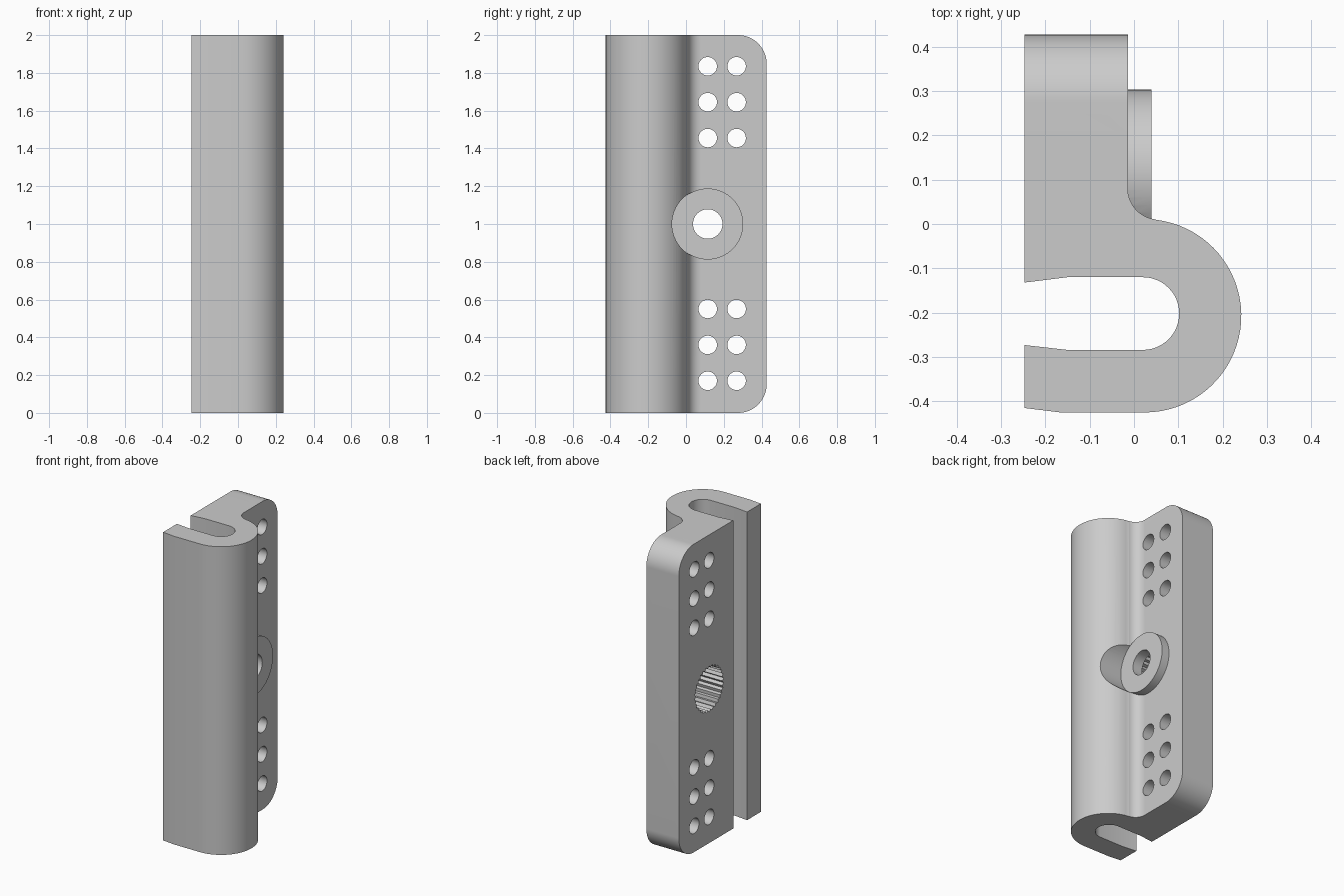
import bpy
import bmesh
from math import sin, cos, pi, radians
from mathutils import Vector

cube = bpy.data.objects.get("Cube")
if cube:
    bpy.data.objects.remove(cube, do_unlink=True)

grey = bpy.data.materials.new("light grey")
grey.use_nodes = True
grey.diffuse_color = (0.6, 0.6, 0.6, 1)
grey.node_tree.nodes["Principled BSDF"].inputs["Base Color"].default_value = (0.6, 0.6, 0.6, 1)


def arc(cx, cy, r, start, end, steps=24):
    """Points along an arc, angles in degrees."""
    angles = [radians(start + (end - start) * i / steps) for i in range(steps + 1)]
    return [(cx + r * cos(a), cy + r * sin(a)) for a in angles]


def circle(cy, cz, r, steps=48):
    return arc(cy, cz, r, 0, 360, steps)[:-1]


def prism(name, outline, low, high, axis="z"):
    """Extrude an outline in xy along z, or an outline in yz along x."""
    def place(u, v, w):
        return (u, v, w) if axis == "z" else (w, u, v)
    bm = bmesh.new()
    face = bm.faces.new([bm.verts.new(place(u, v, low)) for u, v in outline])
    moved = bmesh.ops.extrude_face_region(bm, geom=[face])["geom"]
    shift = Vector(place(0, 0, high - low))
    bmesh.ops.translate(bm, vec=shift, verts=[g for g in moved if isinstance(g, bmesh.types.BMVert)])
    bmesh.ops.recalc_face_normals(bm, faces=bm.faces)
    mesh = bpy.data.meshes.new(name)
    bm.to_mesh(mesh)
    bm.free()
    mesh.materials.append(grey)
    obj = bpy.data.objects.new(name, mesh)
    bpy.context.collection.objects.link(obj)
    return obj


def combine(target, tool, operation):
    """Apply a boolean and remove the tool."""
    tool.hide_render = True
    mod = target.modifiers.new("boolean", "BOOLEAN")
    mod.object, mod.operation, mod.solver = tool, operation, "EXACT"
    bpy.context.view_layer.objects.active = target
    bpy.ops.object.modifier_apply(modifier=mod.name)
    bpy.data.objects.remove(tool, do_unlink=True)


BACK, FACE = -0.247, -0.014     # the two flat sides of the plate
HOLE_Y = 0.115

# Hooked cross-section: plate, inner fillet, round bead, flared slot
section = [(BACK, 0.427), (FACE, 0.427)]
section += arc(0.056, 0.08, 0.07, 180, 264)
section += arc(0.024, -0.207, 0.218, 83, -90, 36)
section += [(-0.165, -0.425), (BACK, -0.415), (BACK, -0.273), (-0.15, -0.284)]
section += arc(0.02, -0.202, 0.082, -90, 90)
section += [(-0.15, -0.12), (BACK, -0.132)]
clamp = prism("clamp_bracket", section, 0, 2)

# Rounded rear corners of the plate
corners = [(-0.6, 2.1), (-0.6, -0.1), (0.2, -0.1), (0.2, 0)]
corners += arc(0.275, 0.152, 0.152, -90, 0)
corners += arc(0.275, 1.848, 0.152, 0, 90)
corners += [(0.2, 2), (0.2, 2.1)]
combine(clamp, prism("corner_shape", corners, -0.5, 0.5, "x"), "INTERSECT")

# Round boss, with a clearance pocket cut into the bead over it
combine(clamp, prism("boss", circle(HOLE_Y, 1, 0.188, 64), -0.1, 0.05, "x"), "UNION")
combine(clamp, prism("boss_pocket", circle(HOLE_Y, 1, 0.189, 64), 0.039, 0.4, "x"), "DIFFERENCE")

# Bolt hole and the toothed socket behind it
combine(clamp, prism("bolt_hole", circle(HOLE_Y, 1, 0.078), -0.4, 0.2, "x"), "DIFFERENCE")
teeth = 30
socket = []
for i in range(2 * teeth):
    r = 0.15 if i % 2 else 0.136
    a = pi * i / teeth
    socket.append((HOLE_Y + r * cos(a), 1 + r * sin(a)))
combine(clamp, prism("toothed_socket", socket, -0.4, -0.03, "x"), "DIFFERENCE")

# Two columns of fixing holes above and below the boss
for y in (HOLE_Y, 0.268):
    for z in (0.17, 0.36, 0.55):
        for height in (z, z + 1.285):
            combine(clamp, prism("fixing_hole", circle(y, height, 0.049, 32), -0.4, 0.2, "x"), "DIFFERENCE")

bpy.ops.object.select_all(action="DESELECT")
clamp.select_set(True)
bpy.context.view_layer.objects.active = clamp
bpy.ops.object.shade_smooth_by_angle(angle=radians(25))
